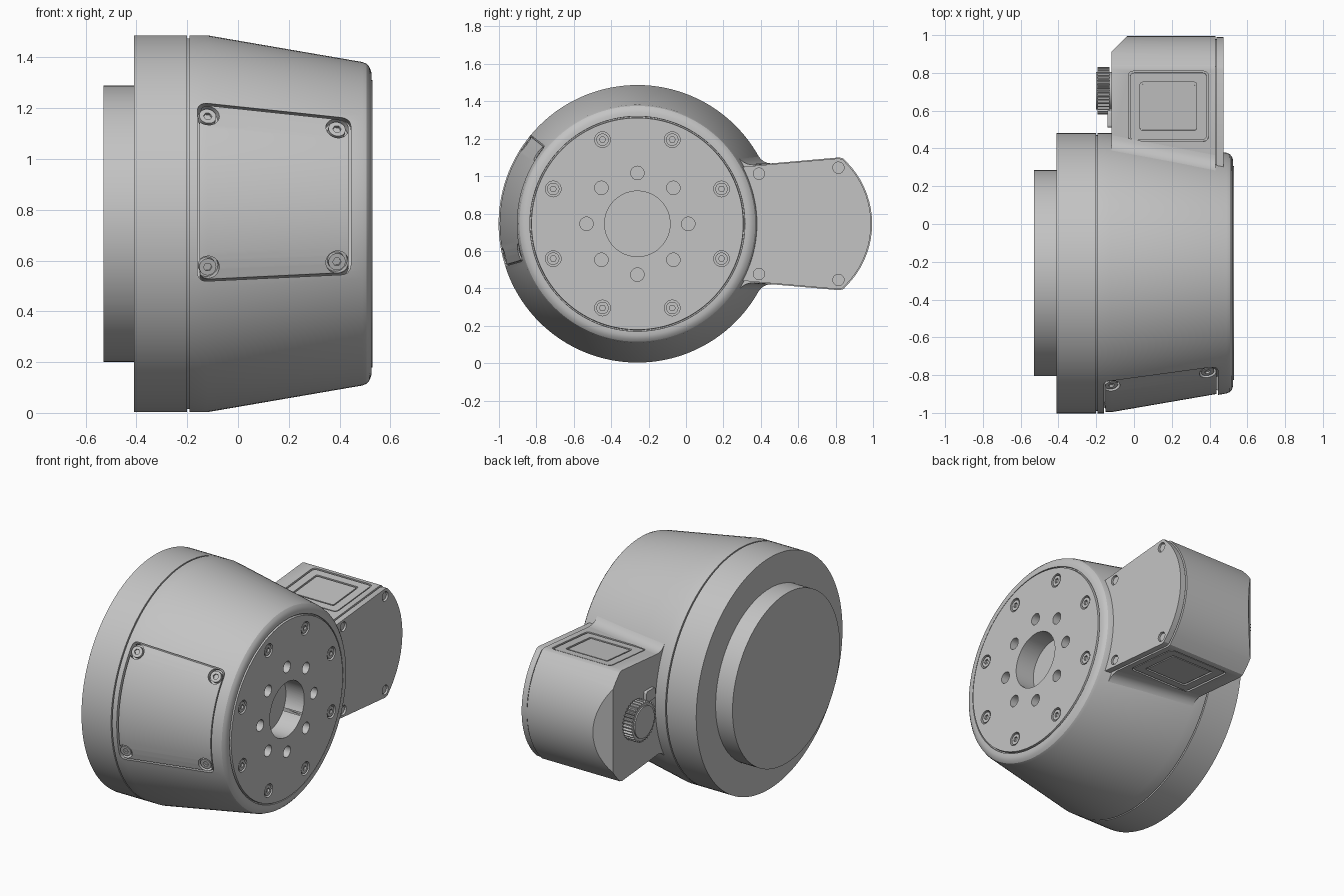
import bpy, bmesh, math
from math import sin, cos, pi, radians
from mathutils import Matrix, Vector

if "Cube" in bpy.data.objects:
    bpy.data.objects.remove(bpy.data.objects["Cube"], do_unlink=True)

CY, CZ = -0.26, 0.745           # main axis runs along x through this point
grey = bpy.data.materials.new("machine_grey")
grey.use_nodes = True
grey.diffuse_color = (0.55, 0.55, 0.55, 1)
grey.node_tree.nodes["Principled BSDF"].inputs["Base Color"].default_value = (0.55, 0.55, 0.55, 1)


# ---------- helpers ----------
def finish(name, bm):
    bmesh.ops.remove_doubles(bm, verts=bm.verts, dist=1e-5)
    bmesh.ops.recalc_face_normals(bm, faces=bm.faces)
    mesh = bpy.data.meshes.new(name)
    bm.to_mesh(mesh)
    bm.free()
    mesh.materials.append(grey)
    obj = bpy.data.objects.new(name, mesh)
    bpy.context.collection.objects.link(obj)
    return obj


def loft(name, ring_a, ring_b):
    bm = bmesh.new()
    a = [bm.verts.new(p) for p in ring_a]
    b = [bm.verts.new(p) for p in ring_b]
    bm.faces.new(a)
    bm.faces.new(b)
    for i in range(len(a)):
        j = (i + 1) % len(a)
        bm.faces.new((a[i], a[j], b[j], b[i]))
    return finish(name, bm)


def prism(name, pts, lo, hi, frame):
    return loft(name, [frame @ Vector((u, v, lo)) for u, v in pts],
                [frame @ Vector((u, v, hi)) for u, v in pts])


def circle(r, n=32, cu=0, cv=0):
    return [(cu + r * cos(2 * pi * i / n), cv + r * sin(2 * pi * i / n)) for i in range(n)]


def rounded(pts, r, n=5):
    out = []
    for i, p in enumerate(pts):
        p = Vector(p)
        a = p + (Vector(pts[i - 1]) - p).normalized() * r
        b = p + (Vector(pts[(i + 1) % len(pts)]) - p).normalized() * r
        for k in range(n + 1):
            t = k / n
            out.append(tuple(a * (1 - t) ** 2 + p * 2 * t * (1 - t) + b * t * t))
    return out


def rect(w, h, r):
    return rounded([(-w, -h), (w, -h), (w, h), (-w, h)], r)


def revolve(name, profile, n=128):
    bm = bmesh.new()
    vs = [bm.verts.new((x, CY, CZ + r)) for x, r in profile]
    es = [bm.edges.new(e) for e in zip(vs, vs[1:])]
    bmesh.ops.spin(bm, geom=vs + es, cent=(0, CY, CZ), axis=(1, 0, 0), angle=2 * pi, steps=n)
    return finish(name, bm)


def boolean(obj, cutter, op="DIFFERENCE"):
    mod = obj.modifiers.new("cut", "BOOLEAN")
    mod.object, mod.operation, mod.solver = cutter, op, "EXACT"
    bpy.context.view_layer.objects.active = obj
    bpy.ops.object.modifier_apply(modifier=mod.name)
    bpy.data.objects.remove(cutter, do_unlink=True)


def radial(x, elev, tilt=0.0):
    """Frame whose z points outward from the main axis, elev above the front."""
    return (Matrix.Translation((x, CY, CZ)) @ Matrix.Rotation(pi / 2 - elev, 4, "X")), \
        Matrix.Rotation(tilt, 4, "Y")


def cone_r(x):
    return 0.742 - 0.172 * max(0, x + 0.12)


# local (u, v, w) -> world (w, u, v)
ALONG_X = Matrix(((0, 0, 1, 0), (1, 0, 0, 0), (0, 1, 0, CZ), (0, 0, 0, 1)))
AXIS = Matrix.Translation((0, CY, 0)) @ ALONG_X
FLIP = Matrix.Translation((0, 0, 2 * CZ)) @ Matrix.Scale(-1, 4, (0, 0, 1))


def socket_screw(name, r, lo, hi, frame):
    head = prism(name, circle(r, 24), lo, hi, frame)
    boolean(head, prism("socket", circle(r * 0.5, 6), hi - 0.012, hi + 0.05, frame))


# ---------- round housing ----------
housing = revolve("housing", [
    (-0.53, 0), (-0.53, 0.545), (-0.41, 0.545), (-0.41, 0.742), (-0.2, 0.742), (-0.2, 0.73),
    (-0.192, 0.73), (-0.192, 0.742), (-0.12, 0.742), (0.49, 0.637), (0.507, 0.63), (0.518, 0.617),
    (0.525, 0.597), (0.525, 0.575), (0.515, 0.574), (0.515, 0.568), (0.53, 0.566), (0.53, 0)])
boolean(housing, prism("bore", circle(0.175, 64), 0.4, 0.6, AXIS))
for k in range(8):
    a = k * pi / 4
    boolean(housing, prism("hole", circle(0.036, 24, 0.272 * cos(a), 0.272 * sin(a)), 0.43, 0.6, AXIS))
    a += pi / 8
    spot = AXIS @ Matrix.Translation((0.487 * cos(a), 0.487 * sin(a), 0))
    boolean(housing, prism("counterbore", circle(0.042, 24), 0.505, 0.6, spot))
    socket_screw("flange_bolt", 0.033, 0.5, 0.526, spot)

# ---------- curved access cover on the front ----------
MID, HALF = radians(11), radians(29)


def cover_outline(gap):
    x0, x1 = -0.16 + gap, 0.445 - gap
    h0, h1 = cone_r(x0) * sin(HALF) - gap, cone_r(x1) * sin(HALF) - gap
    return rounded([(x0, -h0), (x1, -h1), (x1, h1), (x0, h0)], 0.04)


front, _ = radial(0, MID)
boolean(housing, prism("cover_pocket", cover_outline(0), 0.5, 0.9, front))
access_cover = prism("access_cover", cover_outline(0.009), 0.49, 0.9, front)
boolean(access_cover, revolve("cover_skin", [(-0.3, 0), (-0.3, 0.736), (-0.12, 0.736),
                                             (0.5, 0.629), (0.5, 0)]), "INTERSECT")
for x in (-0.117, 0.392):
    for side in (-1, 1):
        place, tilt = radial(x, MID + side * radians(24.5), radians(9.8))
        spot = place @ Matrix.Translation((0, 0, cone_r(x))) @ tilt
        boolean(access_cover, prism("pocket", circle(0.045), -0.04, 0.1, spot))
        socket_screw("cover_screw", 0.034, -0.045, -0.012, spot)

# ---------- side control box ----------
upper = [(0.2, 0.30), (0.42, 0.32), (0.82, 0.355), (0.842, 0.349)]
arc = [(0.525 + 0.47 * cos(t), 0.47 * sin(t)) for t in [radians(45 - 5 * i) for i in range(19)]]
outline = upper + arc + [(y, -z) for y, z in reversed(upper)]


def shrink(s):
    return [(0.6 + (y - 0.6) * s, z * s) for y, z in outline]


control_box = prism("control_box", outline, -0.12, 0.432, ALONG_X)
corner = Matrix.Translation((-0.075, 0.955, CZ)) @ Matrix.Rotation(pi / 4, 4, "Z")
boolean(control_box, prism("chamfer", rect(0.5, 0.5, 0.01), -0.6, 0.6,
                           corner @ Matrix.Translation((0, 0.5, 0))))
prism("box_gasket", shrink(0.96), 0.42, 0.45, ALONG_X)
box_lid = prism("box_lid", shrink(0.985), 0.438, 0.475, ALONG_X)
for y, z in ((0.39, 0.268), (0.815, 0.3)):
    for s in (-1, 1):
        boolean(box_lid, prism("lid_hole", circle(0.03, 24, y, s * z), 0.46, 0.6, ALONG_X))
        prism("lid_plug", circle(0.024, 24, y, s * z), 0.455, 0.466, ALONG_X)

# recessed display panels above and below
top = Matrix.Translation((0.182, 0.623, CZ + 0.3378)) @ Matrix.Rotation(radians(5), 4, "X")
for label, frame in (("upper", top), ("lower", FLIP @ top)):
    boolean(control_box, prism("recess", rect(0.212, 0.187, 0.03), -0.012, 0.1, frame))
    bezel = prism(label + "_bezel", rect(0.203, 0.178, 0.026), -0.02, -0.003, frame)
    boolean(bezel, prism("window", rect(0.15, 0.128, 0.015), -0.014, 0.1, frame))
    prism(label + "_display", rect(0.14, 0.118, 0.01), -0.019, -0.005, frame)


# blends between box and housing
def blend_ring(x, flip):
    r = cone_r(x) - 0.001
    foot = Vector((math.sqrt(r * r - 0.315 ** 2) + CY, 0.315))
    a = math.atan2(foot.y, foot.x - CY) + radians(5.5)
    high = Vector((foot.x + 0.06, 0.32 + 0.0875 * (foot.x - 0.36)))
    low = Vector((CY + r * cos(a), r * sin(a)))
    pts = [high * (1 - t) ** 2 + foot * 2 * t * (1 - t) + low * t * t for t in [i / 6 for i in range(7)]]
    pts.append(Vector((foot.x - 0.1, 0.25)))
    return [Vector((x, p.x, CZ + flip * p.y)) for p in pts]


for label, s in (("upper", 1), ("lower", -1)):
    loft(label + "_blend", blend_ring(-0.12, s), blend_ring(0.432, s))

# ---------- knurled knob and index tab on the box's left end ----------
knob_at = ALONG_X @ Matrix.Translation((0.705, 0, 0))
teeth = 36
gear = []
for i in range(teeth * 4):
    r = 0.126 if i % 4 < 2 else 0.114
    t = 2 * pi * i / (teeth * 4)
    gear.append((r * cos(t), r * sin(t)))
prism("knob_grip", gear, -0.192, -0.13, knob_at)
prism("knob_cap", circle(0.1, 48), -0.2, -0.18, knob_at)
prism("knob_stem", circle(0.1, 48), -0.14, -0.11, knob_at)
prism("index_tab", rect(0.045, 0.035, 0.015), -0.14, -0.11,
      ALONG_X @ Matrix.Translation((0.555, 0.1, 0)))

# ---------- shading ----------
for obj in bpy.context.collection.objects:
    obj.select_set(obj.type == "MESH")
bpy.context.view_layer.objects.active = housing
bpy.ops.object.shade_smooth_by_angle(angle=radians(25))
